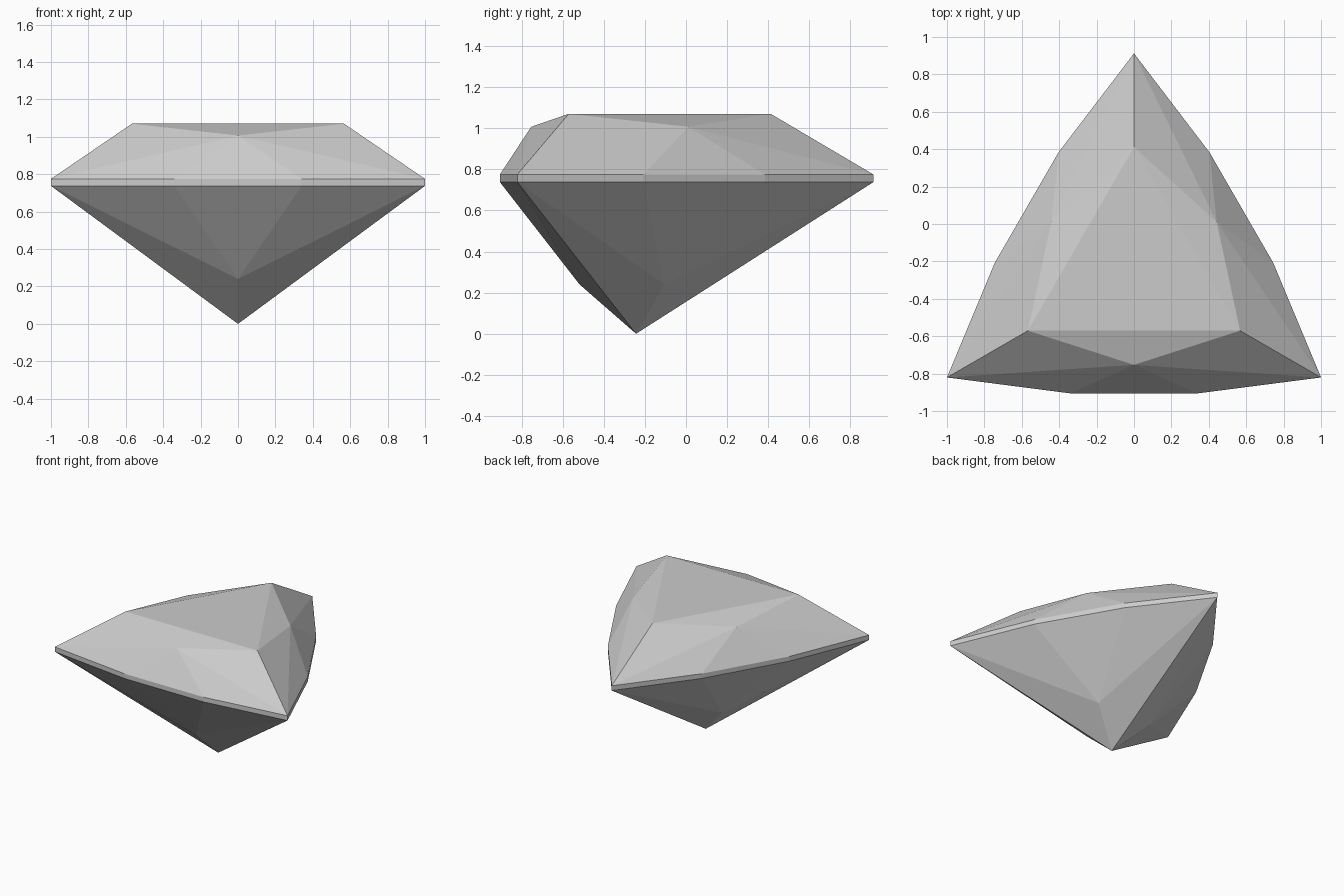
import bpy, bmesh
from math import sin, cos, radians

cube = bpy.data.objects.get("Cube")
if cube:
    bpy.data.objects.remove(cube)

CENTRE_Y = -0.243   # the culet axis of the three-fold cut
GIRDLE_LOW, GIRDLE_HIGH, TABLE_Z = 0.738, 0.775, 1.07

stone = bpy.data.materials.new("pale_grey_stone")
stone.use_nodes = True
colour = (0.6, 0.6, 0.6, 1)
stone.diffuse_color = colour
stone.node_tree.nodes["Principled BSDF"].inputs["Base Color"].default_value = colour

bm = bmesh.new()


def point(radius, degrees, z):
    """Vertex at an angle measured from the back (+y) around the axis."""
    a = radians(degrees)
    return bm.verts.new((radius * sin(a), CENTRE_Y + radius * cos(a), z))


def triple(radius, offset, z):
    return [point(radius, 120 * i + offset, z) for i in range(3)]


def girdle_ring(z):
    """Each third of the outline: a sharp corner and two side points."""
    corners = triple(1.155, 0, z)
    first = triple(0.745, 60 - 27.2, z)
    second = triple(0.745, 60 + 27.2, z)
    return [v for group in zip(corners, first, second) for v in group]


def facets(ring, inner, middle):
    """Fan of facets from each side's middle point out to the girdle."""
    for i in range(3):
        m = middle[i]
        outline = [ring[(3 * i + k) % 9] for k in range(4)]
        for a, b in zip(outline, outline[1:]):
            bm.faces.new((m, a, b))
        left, right = inner[i], inner[(i + 1) % 3]
        bm.faces.new((m, left, outline[0]))
        bm.faces.new((m, outline[3], right))
        if left is not right:
            bm.faces.new((m, right, left))


# Girdle band
low, high = girdle_ring(GIRDLE_LOW), girdle_ring(GIRDLE_HIGH)
for i in range(9):
    j = (i + 1) % 9
    bm.faces.new((low[i], low[j], high[j], high[i]))

# Crown with its flat table
table = triple(0.655, 0, TABLE_Z)
bm.faces.new(table)
facets(high, table, triple(0.51, 60, 1.007))

# Pavilion running down to the culet point
culet = point(0, 0, 0)
facets(low, [culet] * 3, triple(0.275, 60, 0.24))

bmesh.ops.recalc_face_normals(bm, faces=bm.faces)
mesh = bpy.data.meshes.new("cut_gem")
bm.to_mesh(mesh)
bm.free()
mesh.materials.append(stone)
gem = bpy.data.objects.new("cut_gem", mesh)
bpy.context.collection.objects.link(gem)
